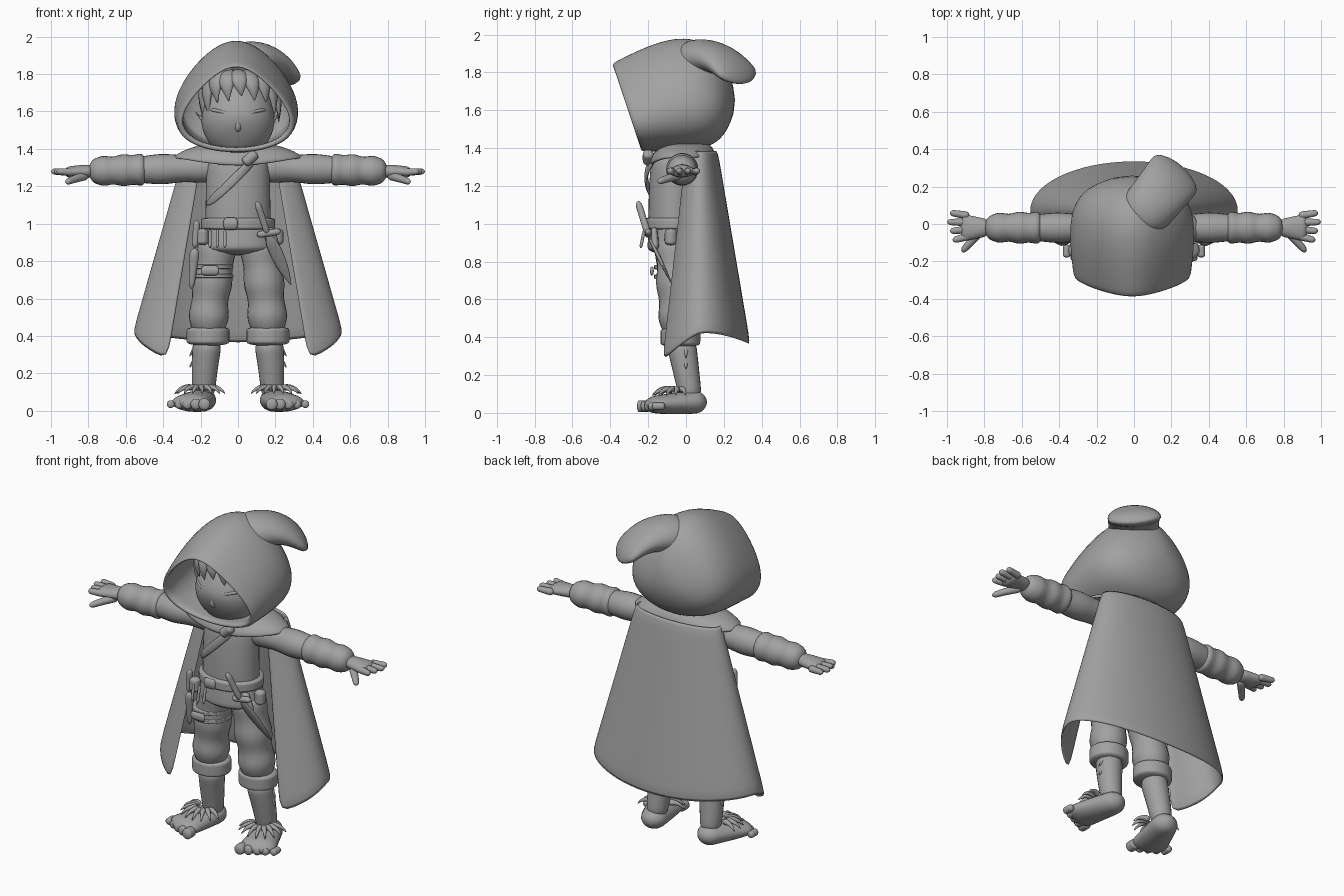
import bpy
import math
from mathutils import Vector

default_cube = bpy.data.objects.get("Cube")
if default_cube:
    bpy.data.objects.remove(default_cube)

grey = (.36, .36, .36, 1)
clay = bpy.data.materials.new("clay_grey")
clay.use_nodes = True
clay.diffuse_color = grey
clay.node_tree.nodes["Principled BSDF"].inputs["Base Color"].default_value = grey
SIDEWAYS, DEPTH, UP = Vector((1, 0, 0)), Vector((0, 1, 0)), Vector((0, 0, 1))


def mix(start, end, t):
    return start + (end - start) * t


def loft(name, rings, closed=True, mirror=False, thickness=0):
    """Skin a list of equal-length point rings; closed ones get end caps."""
    count = len(rings[0])
    points = [point for ring in rings for point in ring]
    faces = []
    for row in range(0, len(points) - count, count):
        for j in range(count if closed else count - 1):
            k = (j + 1) % count
            faces.append((row + j, row + k, row + count + k, row + count + j))
    if closed and not thickness:
        faces.append(tuple(reversed(range(count))))
        faces.append(tuple(range(len(points) - count, len(points))))
    mesh = bpy.data.meshes.new(name)
    mesh.from_pydata(points, [], faces)
    mesh.materials.append(clay)
    part = bpy.data.objects.new(name, mesh)
    bpy.context.collection.objects.link(part)
    bpy.ops.object.select_all(action='DESELECT')
    bpy.context.view_layer.objects.active = part
    part.select_set(True)
    bpy.ops.object.mode_set(mode='EDIT')
    bpy.ops.mesh.select_all(action='SELECT')
    bpy.ops.mesh.normals_make_consistent(inside=False)
    bpy.ops.object.mode_set(mode='OBJECT')
    mesh.shade_smooth()
    if mirror:
        part.modifiers.new("mirror", 'MIRROR')
    if thickness:
        shell = part.modifiers.new("thickness", 'SOLIDIFY')
        shell.thickness = thickness
        shell.offset = 0
    part.modifiers.new("smooth", 'SUBSURF').levels = 1


def limb(name, path, size, tip=None, flat=1, flat_tip=None, bulge=0, folds=0,
         across=SIDEWAYS, sides=12, mirror=False):
    """Rounded tapering tube along a straight or curved path."""
    tip = size if tip is None else tip
    flat_tip = flat if flat_tip is None else flat_tip
    first, middle, last = Vector(path[0]), Vector(path[len(path) // 2]), Vector(path[-1])
    if len(path) == 2:
        middle = (first + last) / 2
    rings = []
    steps = 10 + 2 * folds
    for i in range(steps + 1):
        t = i / steps
        centre = mix(mix(first, middle, t), mix(middle, last, t), t)
        tangent = mix(middle - first, last - middle, t).normalized()
        wide = (across - tangent * across.dot(tangent)).normalized()
        deep = tangent.cross(wide)
        radius = mix(size, tip, t) + bulge * math.sin(math.pi * t)
        radius *= 1 + (.06 * math.sin(math.tau * folds * t) if folds else 0)
        radius *= max(.3, math.sqrt(1 - abs(2 * t - 1) ** 10))
        ring = []
        for j in range(sides):
            angle = math.tau * (j + .5) / sides
            ring.append(centre + wide * radius * math.cos(angle)
                        + deep * radius * mix(flat, flat_tip, t) * math.sin(angle))
        rings.append(ring)
    loft(name, rings, mirror=mirror)


def band(name, centre, size, height, **options):
    """Short upright puck: belts, cuffs and straps."""
    half = UP * height / 2
    limb(name, [Vector(centre) - half, Vector(centre) + half], size, **options)


# Hood: leaning arch sections, a hollow inside and a rounded back
def hood_ring(t, scale=1):
    closing = scale * math.sqrt(max(.04, 1 - t ** 5))
    top = 1.65 + closing * (.2 + .15 * math.sin(2.2 * t))
    bottom = 1.65 - .27 * closing
    ring = []
    for j in range(28):
        angle = math.tau * j / 28
        height = (math.cos(angle) + 1) / 2
        x = .33 * closing * math.sin(angle) * (1 - .3 * math.cos(angle))
        x *= 1 - .25 * height * (1 - t) ** 3
        y = mix(mix(-.24, .26, t), mix(-.39, .26, t), height)
        ring.append((x - .01, y, mix(bottom, top, height)))
    return ring


hollow = [hood_ring(i / 10, .9) for i in range(7, -1, -1)]
loft("hood", hollow + [hood_ring(i / 12) for i in range(13)])
limb("hood_tip", [(0, 0, 1.84), (.16, .18, 1.95), (.25, .31, 1.74)], .14, .16,
     flat=.9, flat_tip=.2, across=SIDEWAYS - DEPTH, sides=16)

# Head and face
limb("head", [(0, -.18, 1.39), (0, -.06, 1.5), (0, -.06, 1.8)], .1, .12,
     bulge=.09, flat=.92, sides=20)
limb("neck", [(0, -.05, 1.3), (0, -.07, 1.5)], .08)
limb("nose", [(0, -.23, 1.58), (0, -.27, 1.52), (0, -.23, 1.5)], .01, .02)
limb("brow", [(.03, -.24, 1.58), (.08, -.26, 1.6), (.15, -.19, 1.61)], .01, across=UP, mirror=True)
limb("closed_eye", [(.04, -.24, 1.55), (.08, -.25, 1.54), (.14, -.2, 1.56)], .006,
     across=UP, mirror=True)
limb("ear", [(.16, -.1, 1.52), (.23, -.08, 1.6)], .04, .005, flat=.4, across=DEPTH, mirror=True)

# Hair: a fan of locks, longer toward the temples
for i in range(11):
    angle = math.radians(20 * i - 100)
    outward = Vector((math.sin(angle), -math.cos(angle), 0))
    root = Vector((0, -.06, 1.8)) + outward * .04
    bend = Vector((0, -.06, 1.82)) + outward * .24
    end = Vector((.02, -.07, 1.66 - .13 * abs(outward.x) ** 3 + .02 * (i % 2))) + outward * .2
    limb("hair_lock", [root, bend, end], .03, .006, bulge=.035, flat=.6,
         across=UP.cross(outward), sides=8)

# Body, tunic and belt
limb("torso", [(0, -.06, .88), (0, -.08, 1.15), (0, -.05, 1.4)], .18, .17, flat=.75, sides=20)
limb("tunic_skirt", [(0, -.06, 1.06), (0, -.06, .83)], .18, .21, flat=.72, sides=20)
band("belt", (0, -.065, 1), .2, .08, flat=.78, sides=24)
limb("belt_buckle", [(-.08, -.22, 1), (0, -.22, 1)], .05, flat=.4, across=UP, sides=4)
limb("chest_strap", [(-.17, -.12, 1.1), (-.03, -.28, 1.22), (.1, -.16, 1.36)], .025,
     flat=.4, across=UP)
limb("clasp", [(.03, -.2, 1.32), (.1, -.2, 1.38)], .03)


# Shoulder mantle, dipping at the chest
def mantle_ring(t):
    ring = []
    for j in range(28):
        angle = math.tau * j / 28
        front = max(0, -math.sin(angle))
        ring.append((mix(.12, .35, t) * math.cos(angle),
                     mix(.1, .17, math.sqrt(t)) * math.sin(angle) - .02,
                     1.42 - .07 * t * t - .04 * front ** 3))
    return ring


loft("shoulder_mantle", [mantle_ring(i / 4) for i in range(5)], thickness=.02)


# Cape: open arcs widening to a hem with two hanging front points
def cape_ring(t):
    ring = []
    for j in range(-12, 13):
        angle = math.radians(138 * j / 12)
        turn, facing = math.sin(angle), math.cos(angle)
        hem = .36 + .06 * turn * turn - .16 * max(0, -facing)
        ring.append((mix(.28, .56, t) * turn, .07 + mix(.09, .265, t) * facing,
                     mix(1.39, hem, t)))
    return ring


loft("cape", [cape_ring(i / 8) for i in range(9)], closed=False, thickness=.015)

# Arms
shoulder, elbow, wrist = Vector((.1, -.02, 1.3)), Vector((.5, -.02, 1.29)), Vector((.8, -.02, 1.28))
knuckles = Vector((.93, -.02, 1.275))
limb("sleeve", [shoulder, mix(elbow, wrist, .3)], .08, across=DEPTH, folds=2, mirror=True)
limb("bracer", [mix(elbow, shoulder, .05), wrist], .092, .075, across=DEPTH, folds=3, mirror=True)
limb("palm", [mix(wrist, elbow, .1), knuckles], .045, .08, flat=.8, flat_tip=.35,
     across=DEPTH, mirror=True)
for i in range(4):
    spread = .045 * i - .08
    reach = 1 - .015 * abs(i - 2)
    limb("finger", [(.88, spread * .8, 1.275), (reach, spread * 1.1, 1.28)], .024, .018,
         across=DEPTH, sides=8, mirror=True)
limb("thumb", [wrist - UP * .02, (.88, -.1, 1.24), (.92, -.15, 1.22)], .028, .018,
     sides=8, across=UP, mirror=True)

# Legs, turned-up trousers and bare feet
hip, knee, shin = Vector((.1, -.06, .95)), Vector((.16, -.05, .6)), Vector((.16, -.03, .4))
ankle, heel, toes = Vector((.185, .03, .05)), Vector((.17, .11, .06)), Vector((.27, -.22, .04))
limb("trouser_leg", [hip, knee, shin], .11, .105, folds=3, mirror=True)
band("trouser_cuff", shin, .12, .11, flat=.92, mirror=True)
limb("calf", [shin, mix(shin, ankle, .5) + SIDEWAYS * .01, ankle], .085, .06, mirror=True)
limb("foot", [heel, toes], .07, .12, flat=.9, flat_tip=.35, mirror=True)
for i in range(5):
    knuckle = Vector((.18 + .045 * i, .02 * i - .19, .035))
    limb("toe", [knuckle, knuckle - DEPTH * .07], .035 - .003 * i, sides=8, mirror=True)

# Tufts of fur over the instep and calf
for i in range(9):
    angle = math.radians(200 + 22 * i)
    outward = Vector((math.cos(angle), math.sin(angle), 0))
    instep = Vector((.2, -.04, .12))
    limb("foot_fur", [instep + outward * .04, instep + outward * .1 + UP * .02,
                      instep + outward * .14 - UP * .03], .025, .004, across=UP, sides=6, mirror=True)
for height in (.26, .32):
    root = Vector((.22, 0, height))
    limb("calf_fur", [root + UP * .03, root + SIDEWAYS * .04 - UP * .03], .02, .003,
         across=DEPTH, sides=6, mirror=True)

# Dagger on the left hip
pommel, guard, point = Vector((.1, -.255, 1.12)), Vector((.16, -.2, .94)), Vector((.285, -.07, .67))
limb("dagger_grip", [pommel, guard], .02, sides=8)
limb("dagger_guard", [guard - SIDEWAYS * .06, guard + SIDEWAYS * .07 + UP * .02], .02,
     across=DEPTH, sides=8)
limb("dagger_blade", [guard, mix(guard, point, .5), point], .03, .004, bulge=.02, flat=.3, sides=8)
limb("dagger_frog", [guard + DEPTH * .03 + UP * .04, mix(guard, point, .3)], .05, flat=.6, sides=4)

# Thigh knife, straps, pouches and keys on the right hip
knife_top, knife_mouth, knife_end = Vector((-.22, -.16, 1.02)), Vector((-.23, -.15, .87)), Vector((-.25, -.12, .65))
limb("knife_grip", [knife_top, knife_mouth], .02, sides=8)
limb("knife_sheath", [knife_mouth, knife_end], .032, .015, flat=.7, sides=8)
for height in (.72, .77):
    band("thigh_strap", (-.14, -.055, height), .12, .03)
limb("thigh_buckle", [(-.2, -.18, .75), (-.1, -.18, .75)], .04, flat=.4, across=UP, sides=4)
for x, y in ((-.19, -.15), (.21, -.08), (-.2, -.03)):
    band("belt_pouch", (x, y, .93), .05, .09, sides=4)
for x in (-.15, -.11, -.07):
    limb("key", [(x, -.22, .97), (x, -.24, .87)], .01, sides=6)
